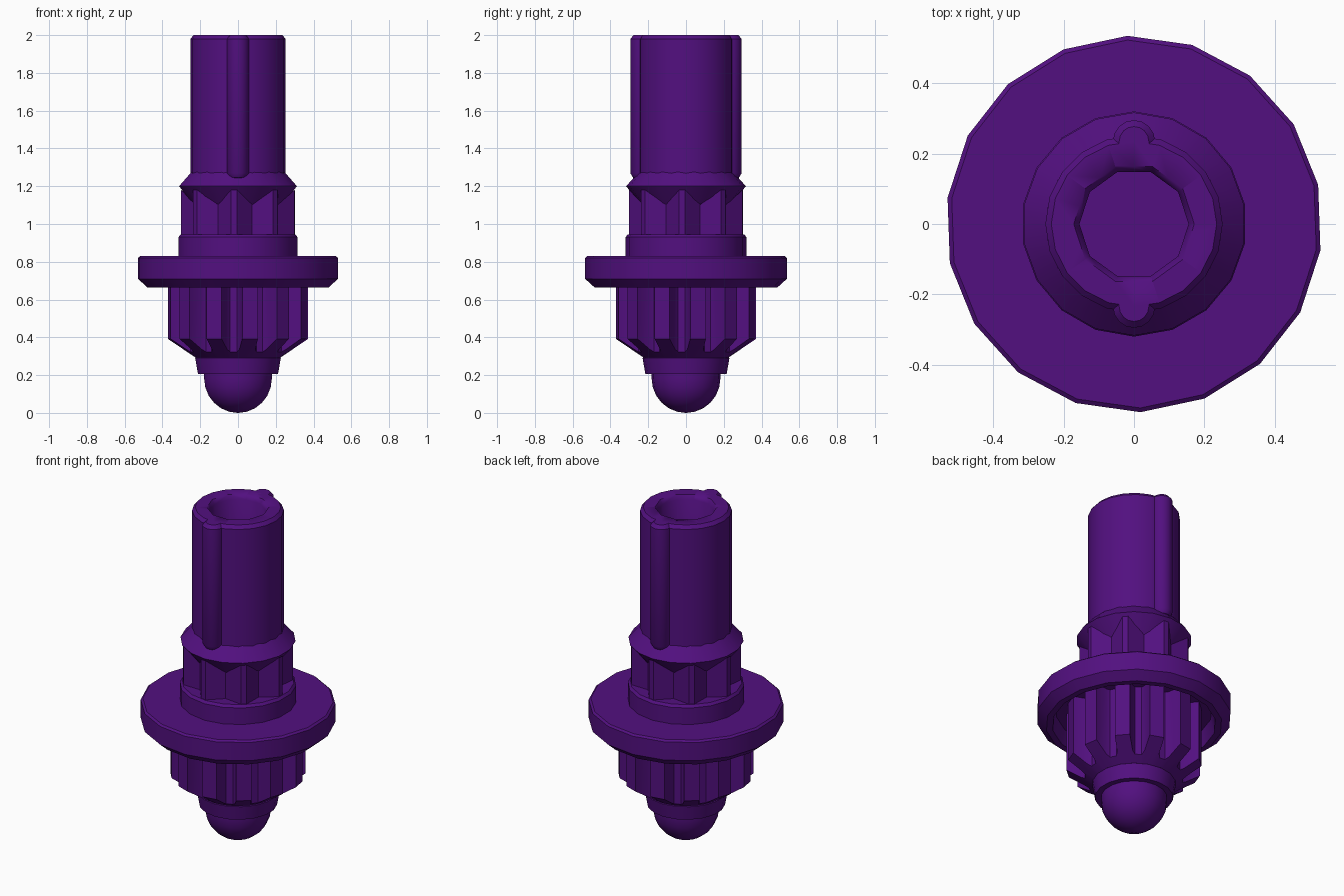
import bpy, bmesh, math

if "Cube" in bpy.data.objects:
    bpy.data.objects.remove(bpy.data.objects["Cube"])

purple = bpy.data.materials.new("deep purple")
purple.diffuse_color = (0.085, 0.005, 0.215, 1)
purple.use_nodes = True
purple.node_tree.nodes["Principled BSDF"].inputs["Base Color"].default_value = purple.diffuse_color


def finish(name, bm, angle=35):
    bmesh.ops.remove_doubles(bm, verts=bm.verts, dist=1e-5)
    bmesh.ops.recalc_face_normals(bm, faces=bm.faces)
    me = bpy.data.meshes.new(name)
    bm.to_mesh(me)
    bm.free()
    me.materials.append(purple)
    ob = bpy.data.objects.new(name, me)
    bpy.context.collection.objects.link(ob)
    bpy.ops.object.select_all(action='DESELECT')
    ob.select_set(True)
    bpy.context.view_layer.objects.active = ob
    bpy.ops.object.shade_smooth_by_angle(angle=math.radians(angle))
    return ob


def skin(name, rings, caps=(True, True), angle=35):
    """Bridge a stack of equal-length point rings."""
    bm = bmesh.new()
    vs = [[bm.verts.new(p) for p in ring] for ring in rings]
    n = len(vs[0])
    for a, b in zip(vs, vs[1:]):
        for i in range(n):
            j = (i + 1) % n
            bm.faces.new((a[i], a[j], b[j], b[i]))
    if caps[0]:
        bm.faces.new(vs[0])
    if caps[1]:
        bm.faces.new(vs[-1])
    return finish(name, bm, angle)


def lathe(name, profile, sides=18, turn=90, angle=35):
    rings = []
    for r, z in profile:
        rings.append([(r * math.cos(math.radians(turn) + math.tau * i / sides),
                       r * math.sin(math.radians(turn) + math.tau * i / sides), z)
                      for i in range(sides)])
    return skin(name, rings, angle=angle)


def gear(name, teeth, turn, tooth, levels):
    """tooth: (radius, degrees) points; levels: functions r -> (r, z)."""
    rings = []
    for level in levels:
        ring = []
        for k in range(teeth):
            for r, deg in tooth:
                a = math.radians(turn + 360 * k / teeth + deg)
                rr, z = level(r)
                ring.append((rr * math.cos(a), rr * math.sin(a), z))
        rings.append(ring)
    return skin(name, rings, angle=25)


# Rounded tip and its collar
R = 0.182
dome = [(max(R * math.sin(math.radians(t)), 0.002), R - R * math.cos(math.radians(t)))
        for t in range(0, 91, 15)]
lathe("dome_tip", dome + [(R, 0.23)], 18)
lathe("tip_collar", [(0.215, 0.205), (0.23, 0.29), (0.215, 0.30)], 18)

# Lower gear with bevelled tooth ends
gear("lower_gear", 12, 10,
     [(0.27, -11), (0.29, -8.5), (0.372, -6.5), (0.372, 6.5), (0.29, 8.5), (0.27, 11)],
     [lambda r: (0.22, 0.29),
      lambda r: (r, 0.29 + (r - 0.22) * 0.67),
      lambda r: (r, 0.76)])

# Wide flange, hollow underneath
lathe("flange", [(0.25, 0.75), (0.43, 0.75), (0.45, 0.665), (0.485, 0.665),
                 (0.535, 0.71), (0.535, 0.82), (0.523, 0.83), (0.25, 0.83)], 18, 92, 30)

# Ring, upper gear and cone
lathe("upper_ring", [(0.32, 0.81), (0.32, 0.93), (0.308, 0.945)], 18)
gear("upper_gear", 8, -4,
     [(0.302, -3), (0.302, 3), (0.237, 22.5)],
     [lambda r: (r, 0.93), lambda r: (r, 1.10 + (r - 0.235) * 1.2)])
lathe("cone_shoulder", [(0.20, 1.06), (0.235, 1.10), (0.317, 1.20), (0.25, 1.275)], 18, 90, 30)

# Hollow shaft: outer wall, bevelled lip, ten-sided bore
shaft = lathe("shaft", [(0.252, 1.25), (0.252, 1.98), (0.235, 2.0), (0.10, 2.0)], 20, 90, 30)
bore = lathe("bore_cutter", [(0.155, 1.30), (0.155, 1.975), (0.172, 2.001), (0.172, 2.05)], 10, 72)
bore.hide_render = True
bore.hide_set(True)
cut = shaft.modifiers.new("bore", 'BOOLEAN')
cut.operation = 'DIFFERENCE'
cut.object = bore
cut.solver = 'EXACT'

# Two keys along the shaft, rounded at the foot
for side, name in ((-1, "front_key"), (1, "back_key")):
    rings = []
    for r, z in ((0.02, 1.235), (0.045, 1.245), (0.06, 1.27), (0.06, 1.98), (0.042, 2.0)):
        ring = [(r * math.cos(math.pi * i / 8), side * (0.235 + r * math.sin(math.pi * i / 8)), z)
                for i in range(9)]
        ring += [(-r, side * 0.19, z), (r, side * 0.19, z)]
        rings.append(ring)
    skin(name, rings)
